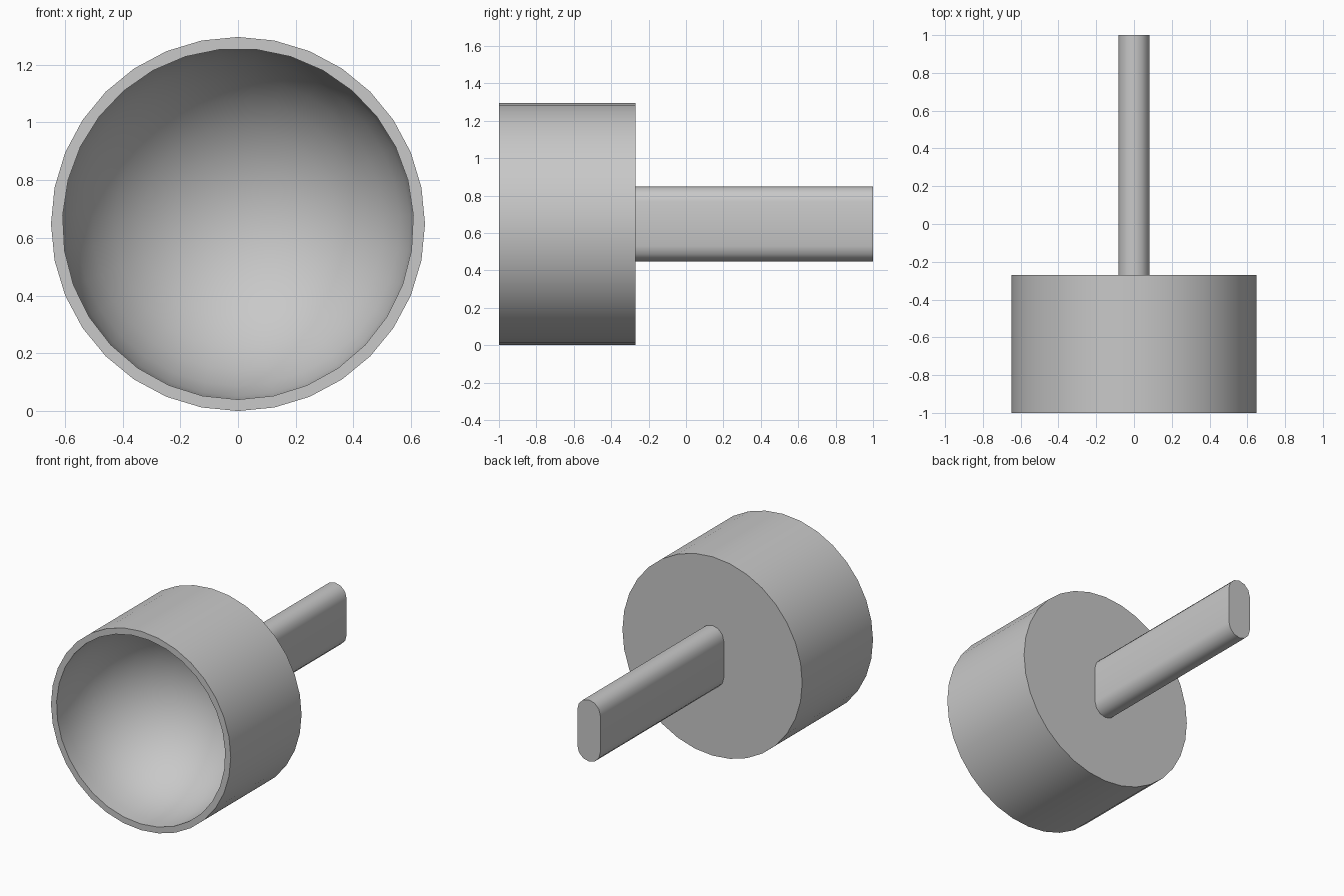
import bpy
import bmesh
from math import sin, cos, pi, radians

cube = bpy.data.objects.get("Cube")
if cube:
    bpy.data.objects.remove(cube, do_unlink=True)

RADIUS, WALL, MID_Z = 0.648, 0.04, 0.648
FRONT, CUP_BACK, BACK = -1.0, -0.271, 1.0
BOWL = RADIUS - WALL
BOWL_Y = CUP_BACK - WALL - BOWL  # centre of the rounded bottom

grey = bpy.data.materials.new("light grey plastic")
grey.use_nodes = True
grey.diffuse_color = (0.58, 0.58, 0.58, 1)
grey.node_tree.nodes["Principled BSDF"].inputs["Base Color"].default_value = grey.diffuse_color


def circle(bm, radius, y, sides):
    """Ring around the y axis, with its first vertex at the bottom."""
    turns = [2 * pi * i / sides for i in range(sides)]
    return [bm.verts.new((radius * sin(t), y, MID_Z - radius * cos(t))) for t in turns]


def bridge(bm, a, b):
    n = len(a)
    for i in range(n):
        bm.faces.new((a[i], a[(i + 1) % n], b[(i + 1) % n], b[i]))


def ring_edges(bm, ring):
    return [bm.edges.get((ring[i - 1], ring[i])) for i in range(len(ring))]


def finish(bm, name):
    bmesh.ops.recalc_face_normals(bm, faces=bm.faces)
    mesh = bpy.data.meshes.new(name)
    bm.to_mesh(mesh)
    bm.free()
    mesh.materials.append(grey)
    obj = bpy.data.objects.new(name, mesh)
    bpy.context.collection.objects.link(obj)
    bpy.ops.object.select_all(action="DESELECT")
    obj.select_set(True)
    bpy.context.view_layer.objects.active = obj
    bpy.ops.object.shade_smooth_by_angle(angle=radians(35))


# Cup: straight outer wall and flat back
bm = bmesh.new()
outer = circle(bm, RADIUS, FRONT, 32)
base = circle(bm, RADIUS, CUP_BACK, 32)
bridge(bm, outer, base)
bm.faces.new(base)

# Hollow: short straight wall, then a hemisphere closed at its pole
angles = [pi / 2 * i / 8 for i in range(8, 0, -1)]
rings = [circle(bm, BOWL, FRONT, 31)]
rings += [circle(bm, BOWL * sin(a), BOWL_Y + BOWL * cos(a), 31) for a in angles]
for a, b in zip(rings, rings[1:]):
    bridge(bm, a, b)
pole = bm.verts.new((0, BOWL_Y + BOWL, MID_Z))
for i, vert in enumerate(rings[-1]):
    bm.faces.new((rings[-1][i - 1], vert, pole))

# Flat rim between the two differently divided circles
rim = ring_edges(bm, outer) + ring_edges(bm, rings[0])
bmesh.ops.triangle_fill(bm, edges=rim, use_beauty=True, normal=(0, -1, 0))
finish(bm, "scoop_cup")

# Handle: flat bar with rounded top and bottom edges
bm = bmesh.new()
half_w, half_h = 0.083, 0.201
profile = []
for side in (1, -1):
    for i in range(7):
        t = pi * i / 6
        profile.append((side * half_w * cos(t),
                        MID_Z + side * (half_h - half_w + half_w * sin(t))))
near = [bm.verts.new((x, CUP_BACK, z)) for x, z in profile]
far = [bm.verts.new((x, BACK, z)) for x, z in profile]
bridge(bm, near, far)
bm.faces.new(near)
bm.faces.new(far)
finish(bm, "handle")
